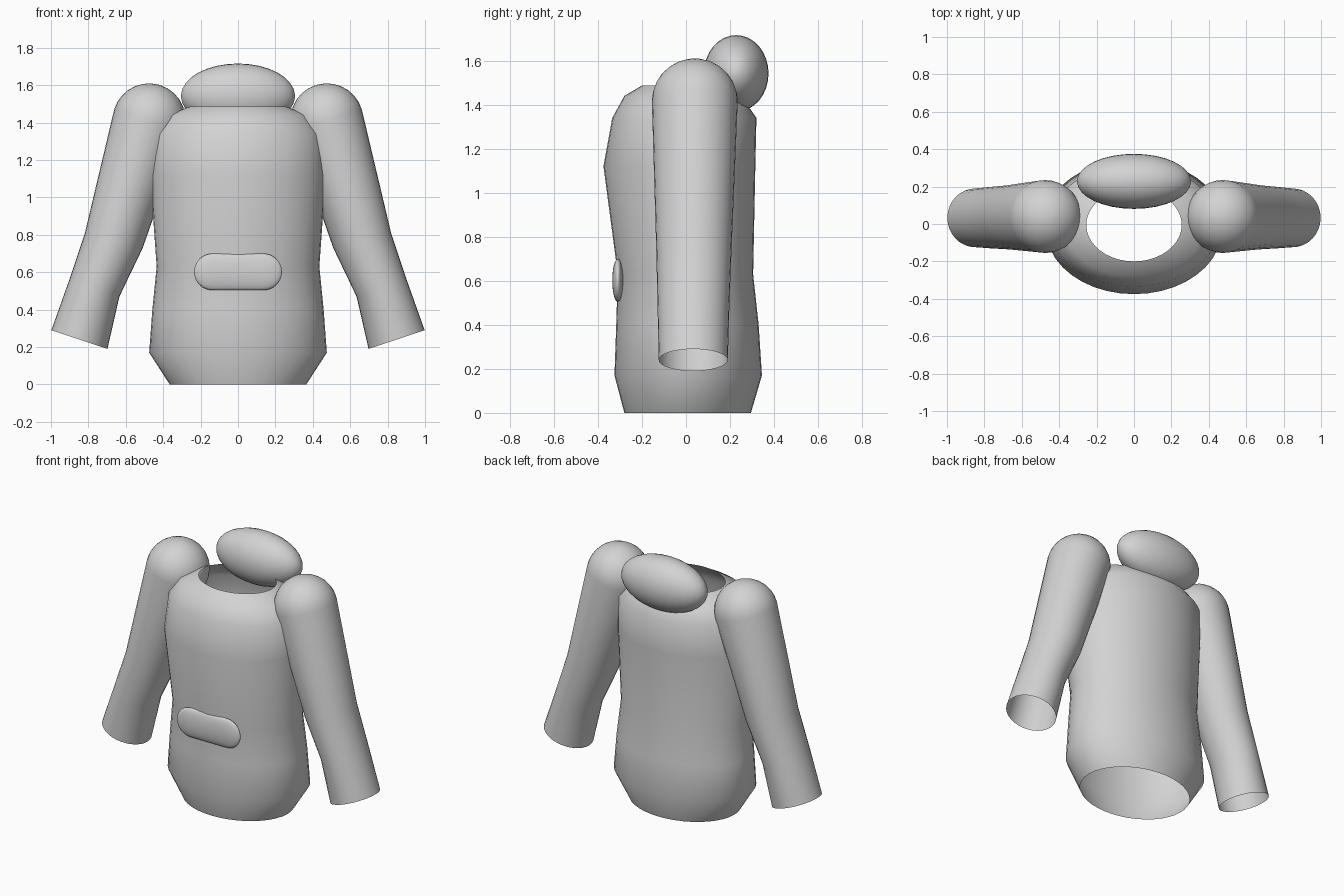
import bpy, bmesh, math
from mathutils import Vector

if "Cube" in bpy.data.objects:
    bpy.data.objects.remove(bpy.data.objects["Cube"])

grey = bpy.data.materials.new("light grey")
grey.diffuse_color = (0.65, 0.65, 0.65, 1)
grey.use_nodes = True
grey.node_tree.nodes["Principled BSDF"].inputs["Base Color"].default_value = grey.diffuse_color


def loft(name, rings, n=32, cap_start=False, cap_end=False):
    """Skin elliptical rings given as (centre, half axis u, half axis v)."""
    bm = bmesh.new()
    loops = []
    for c, u, v in rings:
        loops.append([bm.verts.new(Vector(c) + Vector(u) * math.cos(2 * math.pi * i / n)
                                   + Vector(v) * math.sin(2 * math.pi * i / n)) for i in range(n)])
    for a, b in zip(loops, loops[1:]):
        for i in range(n):
            j = (i + 1) % n
            bm.faces.new((a[i], a[j], b[j], b[i]))
    if cap_start:
        bm.faces.new(loops[0][::-1])
    if cap_end:
        bm.faces.new(loops[-1])
    bmesh.ops.recalc_face_normals(bm, faces=bm.faces)
    mesh = bpy.data.meshes.new(name)
    bm.to_mesh(mesh)
    bm.free()
    mesh.materials.append(grey)
    ob = bpy.data.objects.new(name, mesh)
    bpy.context.collection.objects.link(ob)
    bpy.ops.object.select_all(action='DESELECT')
    ob.select_set(True)
    bpy.context.view_layer.objects.active = ob
    bpy.ops.object.shade_smooth_by_angle(angle=math.radians(50))
    return ob


# Torso: open tube (z, half width, front y, back y)
profile = [(0, 0.365, -0.28, 0.295), (0.17, 0.475, -0.325, 0.345),
           (0.4, 0.458, -0.317, 0.33), (0.63, 0.435, -0.31, 0.305),
           (1.12, 0.47, -0.375, 0.315), (1.34, 0.455, -0.335, 0.32),
           (1.44, 0.375, -0.28, 0.25), (1.487, 0.255, -0.2, 0.19)]
loft("torso", [((0, (f + b) / 2, z), (w, 0, 0), (0, (b - f) / 2, 0))
               for z, w, f, b in profile], n=40)

# Sleeves: domed shoulder, bent elbow, open cuff
for side, label in ((-1, "left"), (1, "right")):
    axis = Vector((0.28, 0, -0.96)).normalized()
    across = Vector((-axis.z, 0, axis.x))
    shoulder, r = Vector((0.475, 0.04, 1.415)), 0.195
    rings = []
    for k in range(8):
        t = math.radians(2 + 88 * k / 7)
        rings.append((shoulder - axis * r * math.cos(t), across * r * math.sin(t),
                      (0, r * math.sin(t), 0)))
    rings += [((0.664, 0.036, 0.77), (0.154, 0, 0.042), (0, 0.172, 0)),
              ((0.768, 0.034, 0.515), (0.134, 0, 0.045), (0, 0.164, 0)),
              ((0.848, 0.033, 0.24), (0.15, 0, 0.05), (0, 0.157, 0))]
    rings = [((c[0] * side, c[1], c[2]), (u[0] * side, u[1], u[2]), v) for c, u, v in rings]
    loft(label + "_sleeve", rings, cap_start=True)

# Folded hood: flattened ellipsoid behind the neck
angles = [math.radians(-88 + 176 * k / 16) for k in range(17)]
loft("hood", [((0.305 * math.sin(a), 0.228, 1.542), (0, 0.147 * math.cos(a), 0),
               (0, 0, 0.174 * math.cos(a))) for a in angles],
     cap_start=True, cap_end=True)

# Front pouch: flattened capsule lying across the belly
pouch = []
for s in (-1, 1):
    for k in range(9):
        a = math.radians(88 * k / 8 if s > 0 else -88 + 88 * k / 8)
        pouch.append(((s * 0.135 + 0.1 * math.sin(a), -0.31, 0.602),
                      (0, 0.025 * math.cos(a), 0), (0, 0, 0.098 * math.cos(a))))
loft("pouch", pouch, n=24, cap_start=True, cap_end=True)
